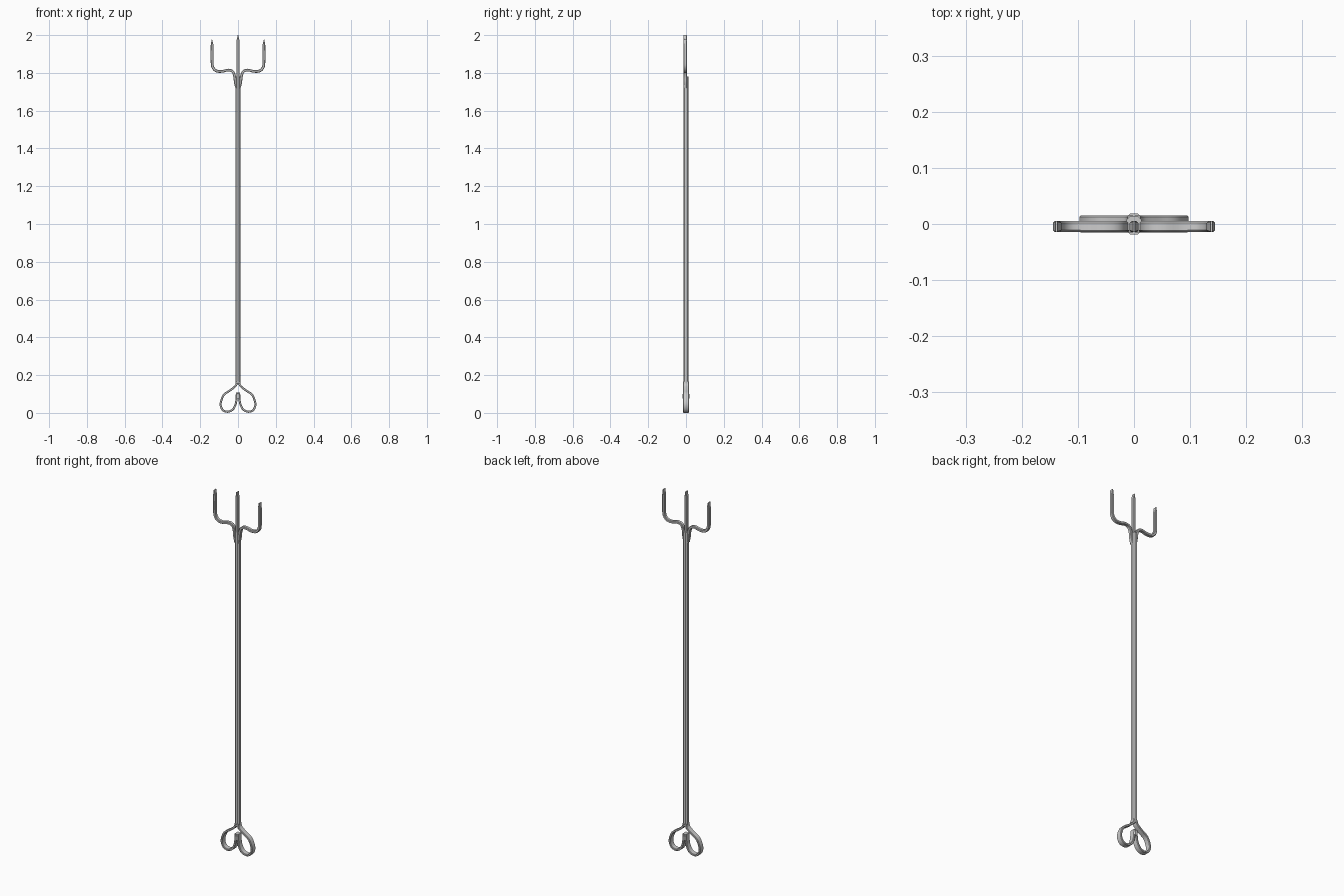
import bpy, bmesh
from mathutils import Vector

if "Cube" in bpy.data.objects:
    bpy.data.objects.remove(bpy.data.objects["Cube"])


def smooth_path(pts, steps):
    """Catmull-Rom through (x, z, width) points."""
    p = [Vector(q) for q in pts]
    p = [2 * p[0] - p[1]] + p + [2 * p[-1] - p[-2]]
    out = []
    for i in range(1, len(p) - 2):
        a, b, c, d = p[i - 1:i + 3]
        for k in range(steps):
            t = k / steps
            out.append(0.5 * (2 * b + (c - a) * t + (2 * a - 5 * b + 4 * c - d) * t * t
                              + (3 * b - a - 3 * c + d) * t ** 3))
    return out + [p[-2]]


def bar(name, pts, y0, y1, steps=1, chamfer=0.2, tip=None, mirror=False):
    """Sweep a chamfered rectangular bar along a path in the XZ plane."""
    path = smooth_path(pts, steps)
    path += [Vector(q) for q in (tip or [])]
    bm = bmesh.new()
    rings = []
    yc, hy = (y0 + y1) / 2, (y1 - y0) / 2
    for i, q in enumerate(path):
        t = path[min(i + 1, len(path) - 1)] - path[max(i - 1, 0)]
        t = Vector((t.x, t.y)).normalized()
        n = Vector((t.y, -t.x))
        hw = q.z / 2
        c = chamfer * min(2 * hw, 2 * hy)
        section = [(hw, hy - c), (hw - c, hy), (c - hw, hy), (-hw, hy - c),
                   (-hw, c - hy), (c - hw, -hy), (hw - c, -hy), (hw, c - hy)]
        rings.append([bm.verts.new((q.x + n.x * u, yc + v, q.y + n.y * u))
                      for u, v in section])
    for a, b in zip(rings, rings[1:]):
        for j in range(8):
            k = (j + 1) % 8
            bm.faces.new((a[j], a[k], b[k], b[j]))
    bm.faces.new(rings[0])
    bm.faces.new(rings[-1])
    bmesh.ops.recalc_face_normals(bm, faces=bm.faces)
    me = bpy.data.meshes.new(name)
    bm.to_mesh(me)
    bm.free()
    ob = bpy.data.objects.new(name, me)
    bpy.context.collection.objects.link(ob)
    if mirror:
        ob.modifiers.new("Mirror", 'MIRROR').use_mirror_merge = False
    bpy.ops.object.select_all(action='DESELECT')
    ob.select_set(True)
    bpy.context.view_layer.objects.active = ob
    bpy.ops.object.shade_smooth_by_angle(angle=0.5)
    return ob


# Long shaft
bar("shaft", [(0, 0.15, 0.026), (0, 1.78, 0.026)], -0.014, 0.014, chamfer=0.25)

# Handle: two curled bars forming a heart shape
bar("handle_loop", [(0.006, 0.165, 0.011), (0.013, 0.143, 0.011), (0.042, 0.119, 0.011),
                    (0.075, 0.095, 0.011), (0.092, 0.05, 0.011), (0.082, 0.017, 0.011),
                    (0.056, 0.006, 0.011), (0.028, 0.018, 0.011), (0.011, 0.052, 0.011),
                    (0.0055, 0.108, 0.011)],
    -0.015, 0.015, steps=5, mirror=True)

# Small band clasping the loop ends
bar("handle_band", [(0, 0.075, 0.023), (0, 0.1, 0.023)], -0.0185, 0.0185)

# Centre prong, chisel tipped
bar("centre_prong", [(0, 1.73, 0.016), (0, 1.97, 0.016)], -0.014, 0.005,
    tip=[(0, 2.0, 0.003)])

# Side prongs, welded to the shaft and swept outward then up
bar("side_prong", [(0.0115, 1.72, 0.005), (0.0145, 1.75, 0.014), (0.0175, 1.78, 0.014),
                   (0.028, 1.807, 0.014), (0.052, 1.815, 0.014), (0.085, 1.808, 0.014),
                   (0.115, 1.811, 0.015), (0.133, 1.83, 0.015), (0.137, 1.86, 0.015),
                   (0.137, 1.945, 0.015)],
    -0.014, 0.005, steps=4, tip=[(0.138, 1.976, 0.003)], mirror=True)
